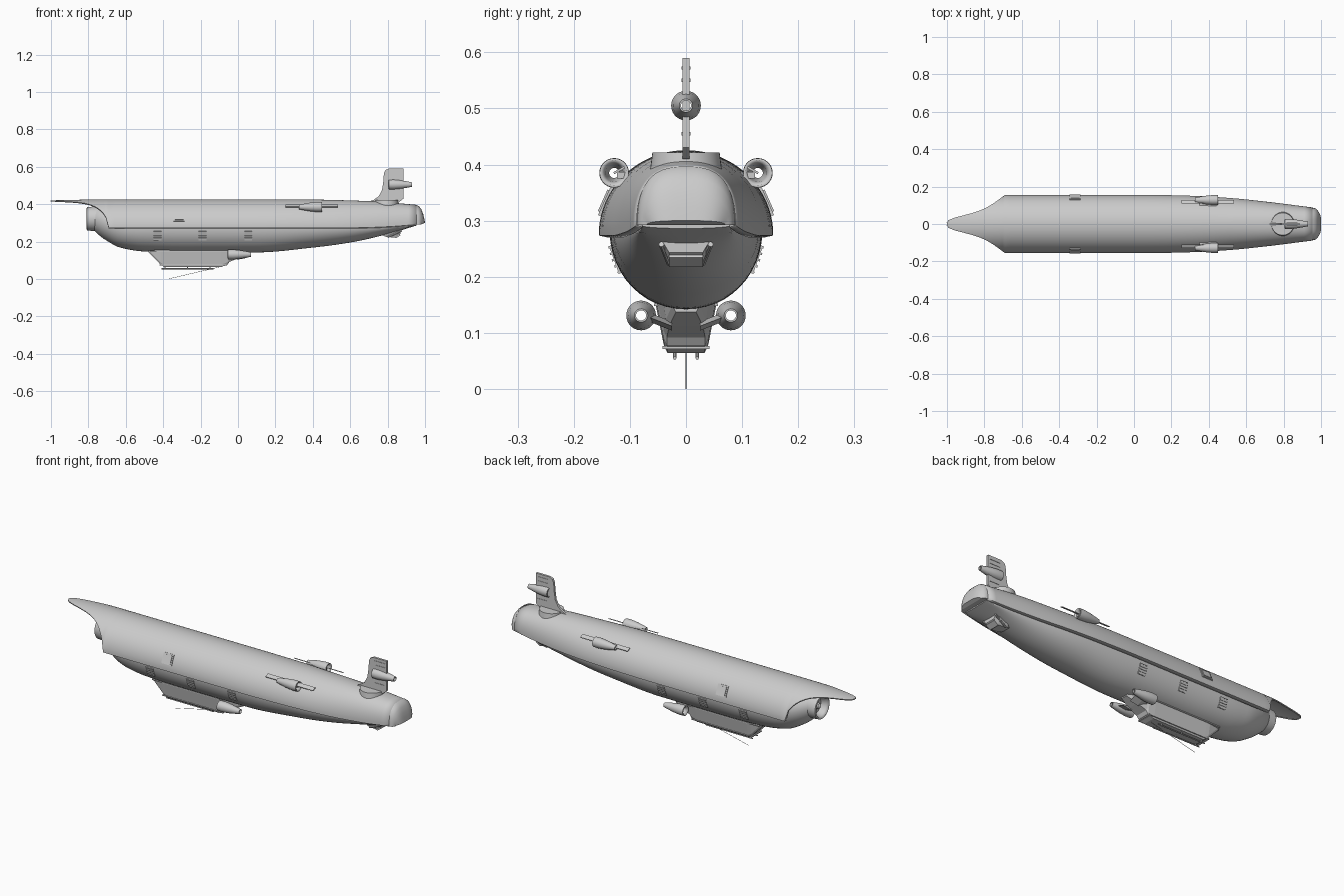
import bpy, bmesh, math
from mathutils import Vector, Matrix

if "Cube" in bpy.data.objects:
    bpy.data.objects.remove(bpy.data.objects["Cube"])

def finish(name, bm, smooth=35):
    bmesh.ops.recalc_face_normals(bm, faces=bm.faces)
    me = bpy.data.meshes.new(name)
    bm.to_mesh(me)
    bm.free()
    ob = bpy.data.objects.new(name, me)
    bpy.context.collection.objects.link(ob)
    if smooth:
        bpy.ops.object.select_all(action='DESELECT')
        ob.select_set(True)
        bpy.context.view_layer.objects.active = ob
        bpy.ops.object.shade_smooth_by_angle(angle=math.radians(smooth))
    return ob

def loft(name, rings, closed=True, caps=True, smooth=35):
    bm = bmesh.new()
    vs = [[bm.verts.new(p) for p in r] for r in rings]
    n = len(rings[0])
    for a, b in zip(vs, vs[1:]):
        for i in range(n if closed else n - 1):
            j = (i + 1) % n
            bm.faces.new((a[i], a[j], b[j], b[i]))
    if caps:
        bm.faces.new(vs[0])
        bm.faces.new(vs[-1])
    return finish(name, bm, smooth)

def curve(pts, x):
    """Smooth interpolation through (x, value) points."""
    if x <= pts[0][0]: return pts[0][1]
    for i in range(len(pts) - 1):
        (x0, y0), (x1, y1) = pts[i], pts[i + 1]
        if x <= x1:
            s = (y1 - y0) / (x1 - x0)
            def tangent(k):
                if k == 0 or k == len(pts) - 1: return s
                a = (pts[k][1] - pts[k-1][1]) / (pts[k][0] - pts[k-1][0])
                b = (pts[k+1][1] - pts[k][1]) / (pts[k+1][0] - pts[k][0])
                return 0 if a * b <= 0 else 2 * a * b / (a + b)
            t, h = (x - x0) / (x1 - x0), x1 - x0
            return ((2*t**3 - 3*t*t + 1) * y0 + (t**3 - 2*t*t + t) * h * tangent(i)
                    + (3*t*t - 2*t**3) * y1 + (t**3 - t*t) * h * tangent(i + 1))
    return pts[-1][1]

def revolve(name, profile, center, n=32, closed=True):
    """Spin an (x, radius) profile about the x axis."""
    cx, cy, cz = center
    prof = profile + profile[:1] if closed else profile
    rings = [[(cx + x, cy + r * math.cos(2*math.pi*k/n), cz + r * math.sin(2*math.pi*k/n))
              for k in range(n)] for x, r in prof]
    ob = loft(name, rings, caps=False)
    bm = bmesh.new()
    bm.from_mesh(ob.data)
    bmesh.ops.remove_doubles(bm, verts=bm.verts, dist=1e-6)
    bmesh.ops.recalc_face_normals(bm, faces=bm.faces)
    bm.to_mesh(ob.data)
    bm.free()
    return ob

def box(name, loc, size, rx=0, ry=0):
    bm = bmesh.new()
    m = (Matrix.Translation(loc) @ Matrix.Rotation(ry, 4, 'Y') @ Matrix.Rotation(rx, 4, 'X')
         @ Matrix.Diagonal((*size, 1)))
    bmesh.ops.create_cube(bm, size=1, matrix=m)
    return finish(name, bm, 0)

def rod(name, a, b, r, n=8):
    a, b = Vector(a), Vector(b)
    bm = bmesh.new()
    m = Matrix.Translation((a + b) / 2) @ (b - a).to_track_quat('Z', 'Y').to_matrix().to_4x4()
    bmesh.ops.create_cone(bm, cap_ends=True, segments=n, radius1=r, radius2=r,
                          depth=(b - a).length, matrix=m)
    return finish(name, bm)

# Profiles along the length
TOP = [(-1, .418), (-.7, .423), (.3, .423), (.7, .414), (.955, .394)]
WIDTH = [(-.69, .153), (.1, .153), (.3, .149), (.5, .138), (.7, .118), (.955, .086)]
EDGE = [(-1, .275), (.6, .275), (.8, .281), (.955, .293)]
VISOR = [(-1, .004), (-.99, .018), (-.96, .031), (-.9, .047), (-.85, .061), (-.8, .08),
         (-.76, .102), (-.72, .13), (-.69, .153)]
BOTTOM = [(-.77, .26), (-.74, .232), (-.71, .21), (-.63, .168), (-.5, .147), (-.3, .141), (.1, .142),
          (.4, .168), (.6, .195), (.8, .24), (.955, .286)]
HULL_W = [(-.77, .06), (-.74, .083), (-.7, .105), (-.6, .128), (-.45, .136), (.1, .136),
          (.4, .13), (.7, .103), (.955, .078)]
HULL_TOP = [(-.77, .38), (-.7, .395), (-.5, .409), (.3, .411), (.7, .40), (.955, .38)]

# Upper shell with pointed visor
def shell_ring(x, lip=True, n=20):
    w, t, e = curve(WIDTH, x), curve(TOP, x), curve(EDGE, x)
    p = 1 - .2 * max(0, (x - .5) / .455)
    lim = min(1, curve(VISOR, x) / w) if x < -.69 else 1
    amax = math.asin(lim)
    half = []
    for i in range(n + 1):
        a = amax * i / n
        half.append((w * math.sin(a) ** p, e + (t - e) * max(0, math.cos(a)) ** p))
    if lip: half.append((half[-1][0] * (.9 if x >= -.69 else .97), half[-1][1] - .003))
    return [(x, -y, z) for y, z in reversed(half[1:])] + [(x, y, z) for y, z in half]

xs = [-1, -.995, -.99, -.98] + [-.96 + .015 * i for i in range(18)] + [-.69]
xs += [-.66 + 1.615 * i / 36 for i in range(37)]
shell = loft("upper_shell", [shell_ring(x) for x in xs], closed=False, caps=False)
sol = shell.modifiers.new("thickness", 'SOLIDIFY')
sol.thickness, sol.offset = .005, 0

# Lower hull
def hull_ring(x, n=48):
    w, b, t = curve(HULL_W, x), curve(BOTTOM, x), curve(HULL_TOP, x)
    c = max(.28, b + .005) if x > -.6 else .28 + .04 * (-.6 - x) / .17
    return [(x, w * math.cos(a), c + (t - c if math.sin(a) > 0 else c - b) * math.sin(a))
            for a in [2 * math.pi * i / n for i in range(n)]]
loft("lower_hull", [hull_ring(-.77 + 1.725 * (i / 60) ** 1.3) for i in range(61)])

# Rounded tail cap
rings = []
for x, t, w in [(.955, .396, .087), (.968, .389, .086), (.98, .373, .084), (.99, .348, .08),
                (.996, .323, .076), (1, .300, .07)]:
    arc = [math.pi * i / 28 for i in range(29)]
    rings.append([(x - .02 * abs(math.cos(a)) ** 3 * (x - .955) / .045,
                   w * math.copysign(abs(math.cos(a)) ** .7, math.cos(a)),
                   .292 + (t - .292) * abs(math.sin(a)) ** .8) for a in arc])
loft("tail_cap", rings)

# Nose intake ring
revolve("nose_ring", [(-.81, .055), (-.807, .062), (-.79, .064), (-.74, .066), (-.74, .04),
                      (-.775, .042), (-.795, .05)], (0, 0, .322), 40)
revolve("nose_hub", [(-.80, .0001), (-.79, .014), (-.765, .02)], (0, 0, .322), 24, False)

# Engine nacelles: hollow tapered ducts; d is the tapering direction
def nacelle(name, x, y, z, d, length=.125):
    prof = [(0, .022), (.002, .026), (.03, .0265), (.065, .023), (.1, .017), (.125, .012),
            (.125, .009), (.07, .009), (.02, .016)]
    revolve(name, [(d * px * length / .125, r) for px, r in prof], (x, y, z), 28)

nacelle("tail_nacelle", .805, 0, .505, 1)
for s, side in ((-1, "front"), (1, "back")):
    nacelle("upper_nacelle_" + side, .45, s * .128, .385, -1)
    box("upper_nacelle_fin_" + side, (.395, s * .119, .39), (.28, .022, .004), s * -.5)
    box("upper_nacelle_pylon_" + side, (.395, s * .108, .381), (.09, .03, .012))
    nacelle("lower_nacelle_" + side, -.055, s * .08, .131, 1)
    loft("lower_nacelle_pylon_" + side,
         [[(x, y * s, z + dz) for x, dz in ((-.04, 0), (0, .008), (.045, 0), (0, -.008))]
          for y, z in ((.025, .112), (.066, .128))], smooth=0)

    # Shell windows
    for part, size, out in (("frame", .06, 0), ("pane", .046, .003)):
        box("window_%s_%s" % (part, side), (-.315, s * (.140 + out), .333 + out * .3),
            (size, .012, size - .004), s * .42)

    # Hull louvres: frame and slats following the hull curve
    for k, x in enumerate((-.43, -.19, .055)):
        a = math.radians(-20)
        rot = -s * math.radians(20)
        y, z = s * .1355 * math.cos(a), .277 + .1355 * math.sin(a)
        box("vent_plate_%s_%d" % (side, k), (x, y * .985, z), (.042, .006, .052), rot)
        for i in range(5):
            b = math.radians(-10 - 5 * i)
            box("vent_slat_%s_%d_%d" % (side, k, i),
                (x, s * .137 * math.cos(b), .277 + .137 * math.sin(b)), (.042, .007, .004), rot)

    # Landing skids with feet under the gondola
    rod("skid_" + side, (-.41, s * .02, .055), (-.13, s * .02, .055), .003)
    for x in (-.39, -.27, -.15):
        rod("skid_leg_" + side, (x, s * .02, .054), (x, s * .02, .07), .003)

# Gondola and its rails
rings = []
for x, t, b, wt, wb in [(-.478, .155, .143, .044, .038), (-.415, .155, .078, .054, .036),
                        (-.395, .155, .064, .055, .033), (-.09, .155, .064, .055, .033),
                        (-.055, .155, .078, .053, .034), (-.045, .155, .092, .05, .034),
                        (.005, .155, .112, .04, .03), (.06, .15, .137, .025, .018)]:
    half = [(wt, t), (wb + .006, b + .012), (wb, b)]
    rings.append([(x, y, z) for y, z in half] + [(x, -y, z) for y, z in reversed(half)])
loft("gondola", rings, smooth=0)
box("gondola_belt", (-.24, 0, .074), (.36, .084, .005))
box("gondola_upper_rail", (-.26, 0, .15), (.42, .114, .005))

# Trailing aerial
rod("aerial", (-.1, 0, .064), (-.37, 0, .001), .001, 6)

# Tail fin on a round turntable
bm = bmesh.new()
outline = [(.69, .41), (.725, .423), (.752, .442), (.77, .475), (.777, .52), (.78, .565), (.788, .582),
           (.805, .59), (.885, .59), (.885, .43), (.86, .41)]
f = bm.faces.new([bm.verts.new((x, -.006, z)) for x, z in outline])
ext = bmesh.ops.extrude_face_region(bm, geom=[f])
bmesh.ops.translate(bm, vec=(0, .012, 0), verts=[v for v in ext['geom'] if isinstance(v, bmesh.types.BMVert)])
finish("tail_fin", bm)
for z in (.455, .55, .572):
    box("fin_hinge", (.845, 0, z), (.06, .016, .006))
bm = bmesh.new()
bmesh.ops.create_cone(bm, cap_ends=True, segments=40, radius1=.064, radius2=.06, depth=.03,
                      matrix=Matrix.Translation((.795, 0, .406)))
finish("fin_turntable", bm)

# Ventral tail pod: tapered scoop with a floor and a viewport
rings = []
for x, t, b, wt, wb in [(.765, .26, .236, .03, .02), (.79, .265, .226, .045, .028),
                        (.845, .27, .22, .048, .028), (.87, .27, .243, .046, .03)]:
    rings.append([(x, wt, t), (x, wb, b), (x, -wb, b), (x, -wt, t)])
loft("tail_pod", rings, smooth=0)
box("tail_pod_sill", (.855, 0, .228), (.03, .06, .006), 0, -.6)
for s in (-1, 1):
    rod("tail_pod_brace", (.80, s * .03, .224), (.875, s * .044, .258), .005)

# Seam band across the shell at the upper nacelles
seam = loft("shell_seam", [[(x, y * 1.005, z + .003) for x0, y, z in shell_ring(x, False)]
                           for x in (.437, .442)], closed=False, caps=False)
